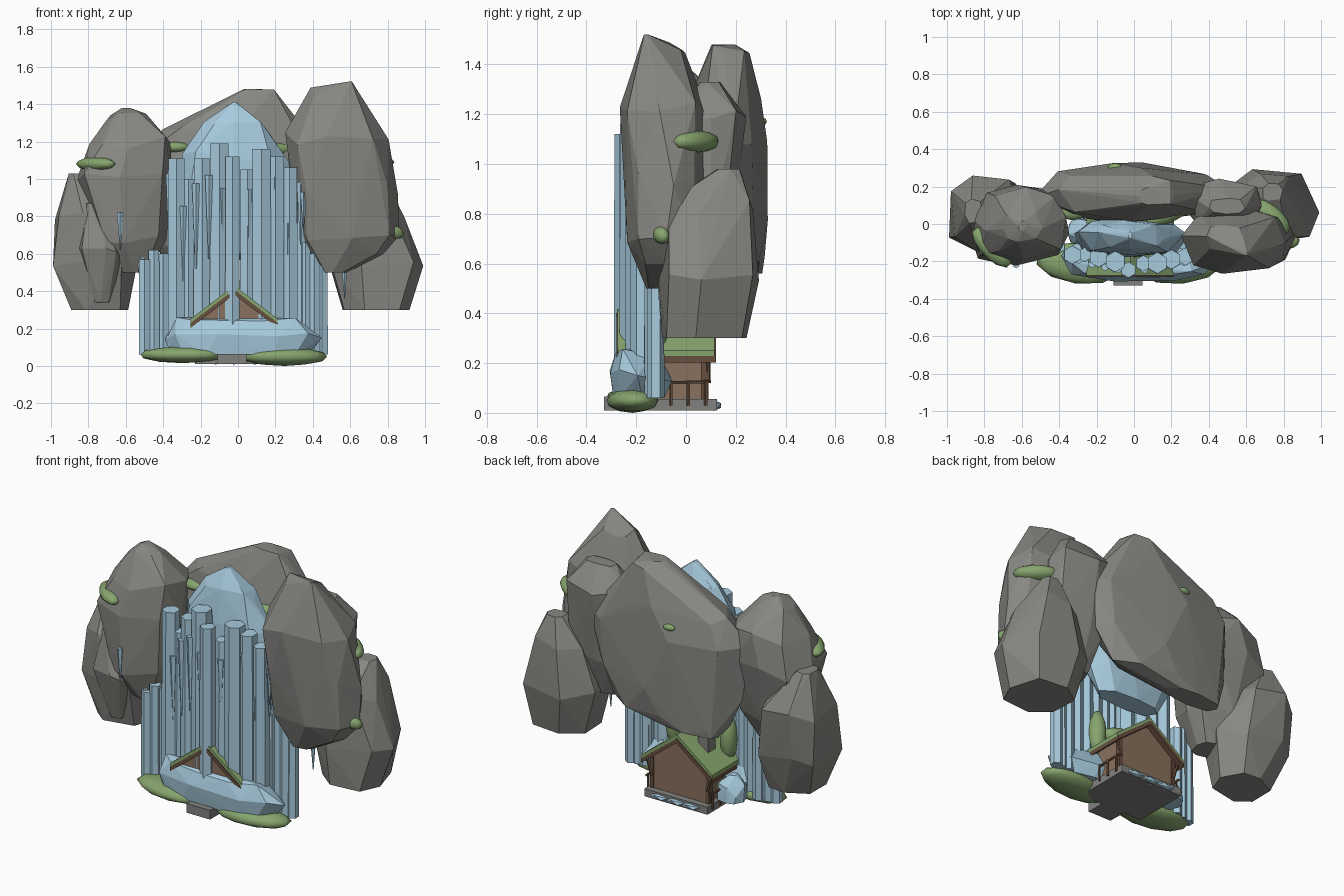
import bpy, bmesh, math, random
from mathutils import Matrix, Vector

old = bpy.data.objects.get("Cube")
if old:
    bpy.data.objects.remove(old, do_unlink=True)
rng = random.Random(4)


def material(name, r, g, b):
    m = bpy.data.materials.new(name)
    m.use_nodes = True
    m.diffuse_color = (r, g, b, 1)
    m.node_tree.nodes["Principled BSDF"].inputs["Base Color"].default_value = (r, g, b, 1)
    return m


ROCK = material("rock grey", .245, .243, .225)
ICE = material("ice blue", .39, .6, .73)
MOSS = material("moss green", .24, .375, .155)
WALL = material("wall brown", .25, .165, .11)
WOOD = material("dark wood", .14, .08, .05)
STONE = material("paving stone", .22, .22, .215)


def finish(bm, name, mat, smooth=False):
    bmesh.ops.recalc_face_normals(bm, faces=bm.faces[:])
    mesh = bpy.data.meshes.new(name)
    for f in bm.faces:
        f.smooth = smooth
    bm.to_mesh(mesh)
    bm.free()
    mesh.materials.append(mat)
    ob = bpy.data.objects.new(name, mesh)
    bpy.context.collection.objects.link(ob)
    return ob


def boulder(name, rows, mat=ROCK, sides=8, rough=.08, power=.8):
    """Convex lump through rings given as (z, x0, x1, y0, y1); a low power makes it boxier."""
    bm = bmesh.new()
    for i, (z, x0, x1, y0, y1) in enumerate(rows):
        for k in range(sides):
            a = math.tau * (k + rng.uniform(-.2, .2)) / sides
            r = 1 - rng.uniform(0, rough)
            c, s = (math.copysign(abs(t) ** power, t) * r for t in (math.cos(a), math.sin(a)))
            dz = 0 if i in (0, len(rows) - 1) else rng.uniform(-.04, .03)
            bm.verts.new(((x0 + x1) / 2 + (x1 - x0) / 2 * c, (y0 + y1) / 2 + (y1 - y0) / 2 * s, z + dz))
    hull = bmesh.ops.convex_hull(bm, input=bm.verts[:])
    junk = {v for v in hull["geom_interior"] + hull["geom_unused"] if isinstance(v, bmesh.types.BMVert)}
    bmesh.ops.delete(bm, geom=list(junk), context="VERTS")
    return finish(bm, name, mat)


def blob(name, centre, size, turn=0, tilt=0, mat=MOSS, smooth=True, detail=2):
    bm = bmesh.new()
    bmesh.ops.create_icosphere(bm, subdivisions=detail, radius=1)
    m = (Matrix.Translation(centre) @ Matrix.Rotation(turn, 4, "Z")
         @ Matrix.Rotation(tilt, 4, "Y") @ Matrix.Diagonal((*size, 1)))
    bm.transform(m)
    return finish(bm, name, mat, smooth)


def box(name, lo, hi, mat):
    bm = bmesh.new()
    bmesh.ops.create_cube(bm, size=1)
    lo, hi = Vector(lo), Vector(hi)
    bm.transform(Matrix.Translation((lo + hi) / 2) @ Matrix.Diagonal((*(hi - lo), 1)))
    return finish(bm, name, mat)


def shaft(name, a, b, r1, r2, mat, sides=6):
    a, b = Vector(a), Vector(b)
    bm = bmesh.new()
    bmesh.ops.create_cone(bm, cap_ends=True, segments=sides, radius1=r1, radius2=r2, depth=(b - a).length)
    bm.transform(Matrix.Translation((a + b) / 2) @ (b - a).to_track_quat("Z", "Y").to_matrix().to_4x4())
    return finish(bm, name, mat)


def prism(name, outline, y0, y1, mat):
    """Extrude an (x, z) outline along y."""
    bm = bmesh.new()
    f = bm.faces.new([bm.verts.new((x, y0, z)) for x, z in outline])
    new = bmesh.ops.extrude_face_region(bm, geom=[f])["geom"]
    bmesh.ops.translate(bm, vec=(0, y1 - y0, 0), verts=[v for v in new if isinstance(v, bmesh.types.BMVert)])
    return finish(bm, name, mat)


# Boulders around the fall
boulder("right_tall_rock", [
    (.5, .45, .58, -.16, -.08), (.58, .37, .8, -.2, .04), (.7, .31, .87, -.24, .08), (.95, .27, .86, -.255, .09),
    (1.22, .25, .81, -.27, .1), (1.47, .38, .6, -.15, 0), (1.52, .59, .61, -.17, -.15)])
boulder("right_inner_rock", [
    (.55, .38, .6, -.04, .12), (.8, .3, .7, -.06, .2), (1.22, .3, .69, -.04, .25), (1.33, .4, .6, .05, .14)], power=.7)
boulder("right_low_rock", [
    (.3, .55, .92, -.11, .26), (.55, .46, 1.01, -.12, .31), (.83, .55, .89, -.1, .28),
    (.98, .68, .8, .12, .22)], sides=7, power=.75)
boulder("left_tall_rock", [
    (.5, -.66, -.48, -.14, .04), (.68, -.78, -.38, -.22, .14), (1.0, -.87, -.34, -.24, .22),
    (1.2, -.8, -.35, -.2, .2), (1.33, -.71, -.49, -.1, .08), (1.38, -.62, -.58, -.04, .02)])
boulder("left_low_rock", [
    (.3, -.91, -.58, -.13, .17), (.55, -1.01, -.53, -.18, .25), (.82, -1, -.58, -.16, .28),
    (1.03, -.91, -.81, 0, .14)], sides=7)
boulder("left_small_rock", [(.34, -.78, -.68, -.14, -.04), (.6, -.86, -.6, -.22, 0), (.87, -.82, -.74, -.14, -.04)])
boulder("back_rock", [
    (.56, -.4, -.02, .17, .31), (.64, -.46, .33, .1, .32), (.8, -.5, .46, .03, .33),
    (1.08, -.54, .52, 0, .33), (1.24, -.42, .33, .01, .31), (1.45, 0, .22, .08, .26), (1.48, .03, .12, .1, .2)],
    power=.9)

# Frozen fall: core, columns and icicles
boulder("ice_core", [
    (.6, -.22, .2, -.14, 0), (.8, -.34, .3, -.18, .03), (1.12, -.31, .28, -.17, .04),
    (1.28, -.2, .17, -.14, .02), (1.41, -.03, -.01, -.08, -.04)], ICE)
columns = [(-.33, 1.11, .052), (-.265, 1.0, .04), (-.19, 1.11, .055), (-.1, 1.19, .06), (-.03, 1.12, .045),
           (.05, 1.05, .045), (.125, 1.16, .06), (.2, 1.12, .055), (.275, 1.06, .05), (.34, .9, .025),
           (-.5, .57, .035), (-.45, .62, .035), (-.4, .6, .035), (.36, .66, .035), (.41, .6, .035), (.45, .58, .035)]
for i, (x, top, r) in enumerate(columns):
    y = -.15 + rng.uniform(-.03, .03) if top < .95 else -.205 + .5 * x * x + rng.uniform(-.015, .015)
    if abs(x) < .04:
        y = -.245
    shaft("ice_column_%d" % i, (x, y, .06), (x, y, top), r, r * .95, ICE)
for i in range(11):
    x = -.365 + i * .07
    y = -.245 + .6 * x * x
    top = rng.uniform(.75, 1.05)
    shaft("ice_icicle_%d" % i, (x, y, top - rng.uniform(.3, .5)), (x, y, top), .004, .022, ICE, 5)
for i, (x, y, z) in enumerate([(-.63, -.22, .82), (-.52, -.14, .58), (.57, -.1, .56), (.35, -.2, .93)]):
    shaft("hanging_icicle_%d" % i, (x, y, z - .2), (x, y, z), .002, .018, ICE, 5)

# Ice mound and shards at the foot
boulder("ice_mound", [(.06, -.36, .4, -.3, -.08), (.15, -.4, .47, -.32, -.05), (.235, -.34, .36, -.29, -.1),
                      (.255, -.1, .1, -.25, -.18)], ICE, 10)
boulder("side_ice_lump", [(.06, -.36, -.2, -.12, .04), (.13, -.36, -.2, -.12, .03), (.2, -.3, -.26, -.08, -.03)], ICE)
for i, x in enumerate((-.12, -.02, .09)):
    blob("back_ice_shard_%d" % i, (x, .11, .03), (.075, .035, .022), mat=ICE, smooth=False, detail=1)

# Moss banks, ledges and tufts
blob("left_moss_bank", (-.295, -.21, .06), (.235, .11, .045), -.12)
blob("right_moss_bank", (.25, -.215, .05), (.235, .105, .05), .1)
blob("left_rock_moss", (-.76, -.125, 1.08), (.14, .06, .038), -.8)
blob("right_rock_moss", (.73, .04, 1.09), (.13, .06, .045), -.7)
blob("right_edge_moss", (.84, -.1, .715), (.05, .03, .035), .4, .3)
blob("back_ledge_moss_right", (.18, .065, 1.16), (.21, .06, .04), .42)
blob("back_ledge_moss_left", (-.33, .07, 1.17), (.08, .05, .03))
blob("back_rock_moss", (-.1, .3, 1.17), (.04, .025, .02))
blob("ridge_moss", (-.02, -.13, .4), (.12, .05, .06))
for s in (-1, 1):
    blob("moss_tuft_%s" % ("left" if s > 0 else "right"), (-.02 + s * .18, -.12, .37), (.05, .05, .14))

# Hut: floor, walls, roof, chimney
CX, EAVE, APEX, HALF = -.02, .23, .41, .235
box("hut_floor", (CX - .21, -.22, .01), (CX + .21, .125, .055), STONE)
box("front_step", (-.11, -.33, .01), (.045, -.2, .065), STONE)
prism("hut_walls", [(CX - .18, .05), (CX + .18, .05), (CX + .18, .245), (CX, APEX - .02), (CX - .18, .245)],
      -.258, .085, WALL)
for s, side in ((-1, "right"), (1, "left")):
    def slope(lift, thick):
        return [(CX, APEX + lift), (CX + s * HALF, EAVE + lift),
                (CX + s * HALF, EAVE + lift - thick), (CX, APEX + lift - thick)]
    prism("roof_moss_" + side, slope(.02, .022), -.275, .115, MOSS)
    prism("roof_boards_" + side, slope(-.002, .026), -.28, .12, WOOD)
    for y, end in ((-.215, "front"), (.075, "back")):
        x = CX + s * .185
        box("corner_post_%s_%s" % (end, side), (x - .012, y - .015, .04), (x + .012, y + .015, .24), WOOD)
    # Railing and leaning braces
    rail = CX + s * .215
    for k in range(3):
        y = -.06 + k * .07
        shaft("rail_post_%s_%d" % (side, k), (rail, y, .03), (rail, y, .13), .007, .007, WOOD, 5)
    shaft("rail_%s" % side, (rail, -.09, .12), (rail, .1, .125), .007, .007, WOOD, 5)
    shaft("brace_%s" % side, (CX + s * .185, .09, .13), (rail, .09, .225), .008, .008, WOOD, 5)
box("chimney", (CX - .14, -.05, .27), (CX - .075, .02, .42), STONE)
box("chimney_cap", (CX - .15, -.06, .42), (CX - .065, .03, .435), STONE)
